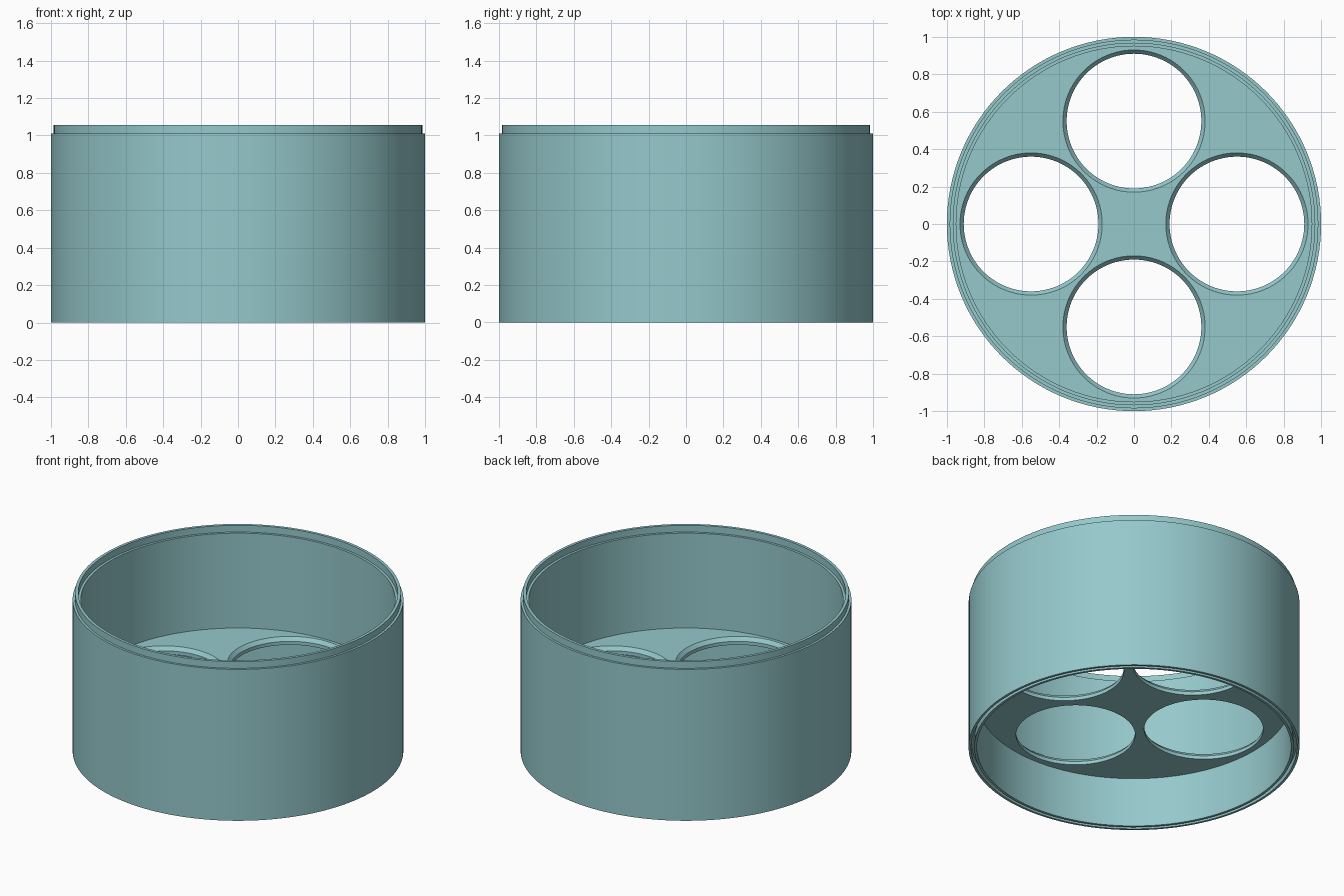
import bpy, bmesh, math
from mathutils import Matrix, Vector

cube = bpy.data.objects.get("Cube")
if cube:
    bpy.data.objects.remove(cube, do_unlink=True)

TEAL = (0.30, 0.58, 0.60, 1)
mat = bpy.data.materials.new("pale_teal")
mat.use_nodes = True
mat.diffuse_color = TEAL
mat.node_tree.nodes["Principled BSDF"].inputs["Base Color"].default_value = TEAL


def lathe(name, profile, capped=False, segments=128):
    """Spin a closed (radius, height) profile, or cap an open one, around z."""
    bm = bmesh.new()
    rings = []
    for r, z in profile:
        rings.append([bm.verts.new((r * math.cos(a), r * math.sin(a), z))
                      for a in (math.tau * i / segments for i in range(segments))])
    pairs = list(zip(rings, rings[1:]))
    if capped:
        bm.faces.new(rings[0])
        bm.faces.new(rings[-1])
    else:
        pairs.append((rings[-1], rings[0]))
    for lower, upper in pairs:
        for i in range(segments):
            j = (i + 1) % segments
            bm.faces.new((lower[i], lower[j], upper[j], upper[i]))
    bmesh.ops.recalc_face_normals(bm, faces=bm.faces)
    mesh = bpy.data.meshes.new(name)
    bm.to_mesh(mesh)
    bm.free()
    mesh.materials.append(mat)
    obj = bpy.data.objects.new(name, mesh)
    bpy.context.collection.objects.link(obj)
    return obj


def activate(obj):
    bpy.ops.object.select_all(action='DESELECT')
    obj.select_set(True)
    bpy.context.view_layer.objects.active = obj


# Key dimensions
inner, lip_in, lip_out = 0.95, 0.966, 0.985
shoulder, top = 1.01, 1.055
groove = top - shoulder
floor_low, floor_mid, floor_top = 0.33, 0.353, 0.377
hole_r, hole_wide, hole_offset = 0.36, 0.38, 0.55

# Outer wall with a raised joining lip above and a matching groove below
wall = lathe("outer_wall", [
    (1, 0), (1, shoulder), (lip_out, shoulder), (lip_out, top),
    (lip_in, top), (lip_in, shoulder), (inner, shoulder), (inner, 0),
    (lip_in, 0), (lip_in, groove), (lip_out, groove), (lip_out, 0)])

# Holder plate inside the wall
plate = lathe("holder_plate", [(inner, floor_low), (inner, floor_top)], capped=True)

# Four round openings with a chamfered upper edge
slope = (hole_wide - hole_r) / (floor_top - floor_mid)
over = 0.05
for k in range(4):
    cutter = lathe("opening_cutter", [
        (hole_r, floor_low - over), (hole_r, floor_mid),
        (hole_wide + slope * over, floor_top + over)], capped=True, segments=96)
    spot = Matrix.Rotation(k * math.pi / 2, 3, 'Z') @ Vector((hole_offset, 0, 0))
    cutter.data.transform(Matrix.Translation(spot))
    cutter.hide_render = True
    mod = plate.modifiers.new("opening", 'BOOLEAN')
    mod.operation = 'DIFFERENCE'
    mod.solver = 'EXACT'
    mod.object = cutter
    activate(plate)
    bpy.ops.object.modifier_apply(modifier=mod.name)
    bpy.data.objects.remove(cutter, do_unlink=True)

# Smooth curved walls, crisp edges
for obj in (wall, plate):
    activate(obj)
    bpy.ops.object.shade_smooth_by_angle(angle=math.radians(30))
